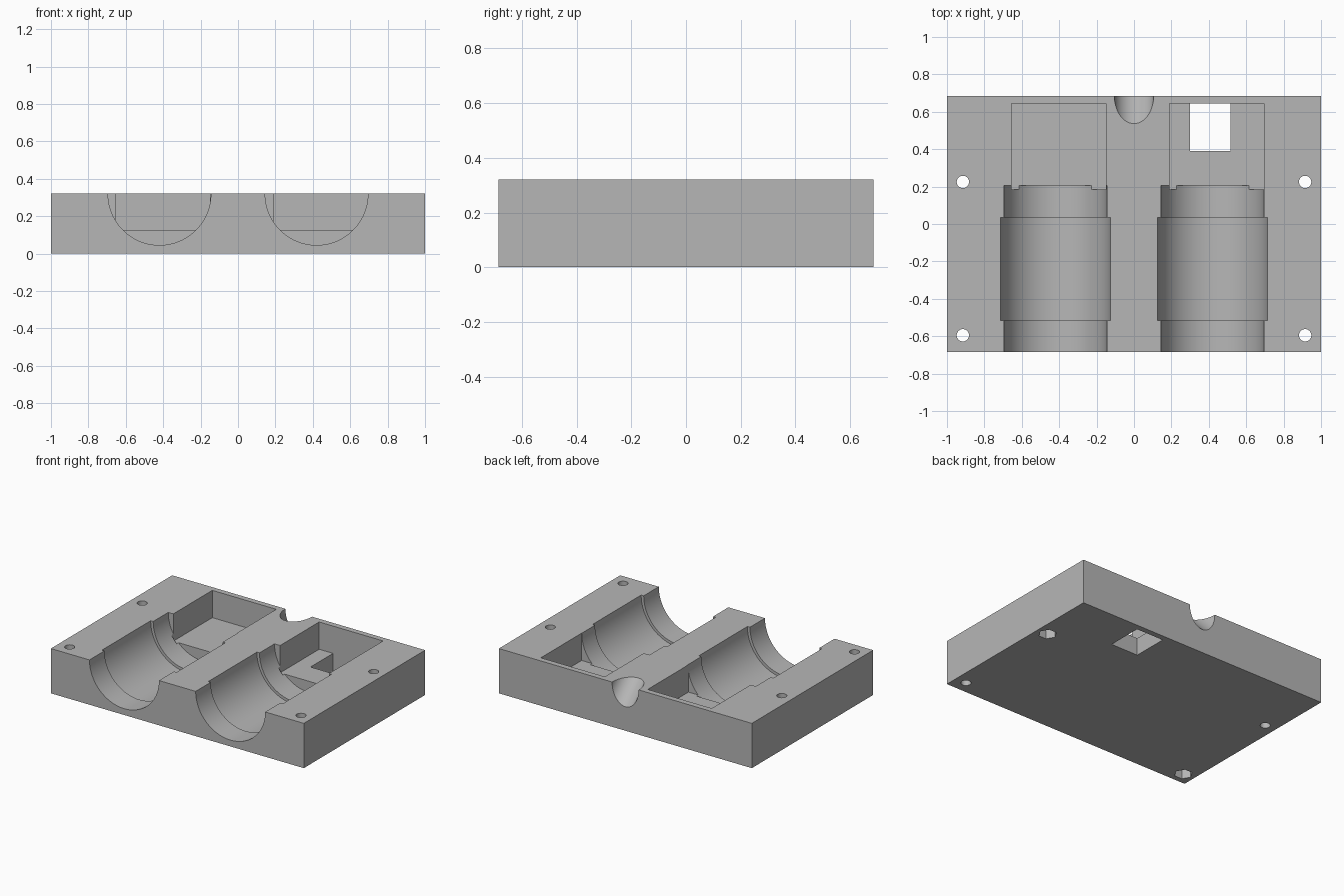
import bpy
from math import pi
from mathutils import Matrix, Vector

default = bpy.data.objects.get("Cube")
if default:
    bpy.data.objects.remove(default, do_unlink=True)

WIDTH, DEPTH, HEIGHT = 2.0, 1.37, 0.32
BACK = DEPTH / 2

grey = bpy.data.materials.new("plain grey")
grey.use_nodes = True
colour = (0.47, 0.47, 0.47, 1)
grey.diffuse_color = colour
grey.node_tree.nodes["Principled BSDF"].inputs["Base Color"].default_value = colour


def box(name, low, high):
    """Box between two opposite corners."""
    low, high = Vector(low), Vector(high)
    bpy.ops.mesh.primitive_cube_add(size=1)
    obj = bpy.context.object
    obj.name = name
    obj.data.transform(Matrix.Translation((low + high) / 2)
                       @ Matrix.Diagonal((*(high - low), 1)))
    return obj


def rod(name, start, end, radius, sides=64):
    """Cylinder or prism running from start to end."""
    start, end = Vector(start), Vector(end)
    axis = end - start
    bpy.ops.mesh.primitive_cylinder_add(vertices=sides, radius=radius, depth=axis.length)
    obj = bpy.context.object
    obj.name = name
    turn = axis.to_track_quat("Z", "Y").to_matrix().to_4x4()
    obj.data.transform(Matrix.Translation((start + end) / 2) @ turn)
    return obj


block = box("mould_block", (-WIDTH / 2, -BACK, 0), (WIDTH / 2, BACK, HEIGHT))
cutters = []

# Two half-round channels, each with a wider middle section
for side in (-1, 1):
    x = 0.42 * side
    cutters.append(rod("channel_cutter", (x, -0.8, HEIGHT), (x, 0.205, HEIGHT), 0.275, 96))
    cutters.append(rod("wide_channel_cutter", (x, -0.515, HEIGHT), (x, 0.035, HEIGHT), 0.295, 96))

# Rectangular pockets behind the channels
for left in (-0.655, 0.19):
    cutters.append(box("pocket_cutter", (left, 0.185, 0.125), (left + 0.506, 0.645, 0.5)))

# Window through the floor of one pocket
cutters.append(box("window_cutter", (0.3, 0.39, -0.1), (0.515, 0.645, 0.2)))

# Slanted cable notch on the top back edge
reach = Vector((0, 0.4, -0.4))
edge = Vector((0, BACK, HEIGHT))
cutters.append(rod("cable_notch_cutter", edge - reach, edge + reach, 0.105))

# Bolt holes, two of them with hexagonal nut recesses underneath
for x in (-0.915, 0.915):
    for y in (-0.595, 0.225):
        cutters.append(rod("bolt_hole_cutter", (x, y, -0.1), (x, y, 0.5), 0.033, 32))
        if x * y > 0:
            recess = rod("nut_recess_cutter", (x, y, -0.1), (x, y, 0.1), 0.06, 6)
            spin = Matrix.Rotation(pi / 6, 4, "Z")
            centre = Matrix.Translation((x, y, 0))
            recess.data.transform(centre @ spin @ centre.inverted())
            cutters.append(recess)

# Carve the block, then discard the cutters
for cutter in cutters:
    cutter.hide_render = True
    cut = block.modifiers.new(cutter.name, "BOOLEAN")
    cut.operation = "DIFFERENCE"
    cut.solver = "EXACT"
    cut.object = cutter

bpy.context.view_layer.update()
carved = bpy.data.meshes.new_from_object(
    block.evaluated_get(bpy.context.evaluated_depsgraph_get()))
block.modifiers.clear()
block.data = carved
for cutter in cutters:
    bpy.data.objects.remove(cutter, do_unlink=True)

carved.materials.clear()
carved.materials.append(grey)
for face in carved.polygons:
    face.material_index = 0

bpy.ops.object.select_all(action="DESELECT")
block.select_set(True)
bpy.context.view_layer.objects.active = block
bpy.ops.object.shade_smooth_by_angle(angle=pi / 6)
